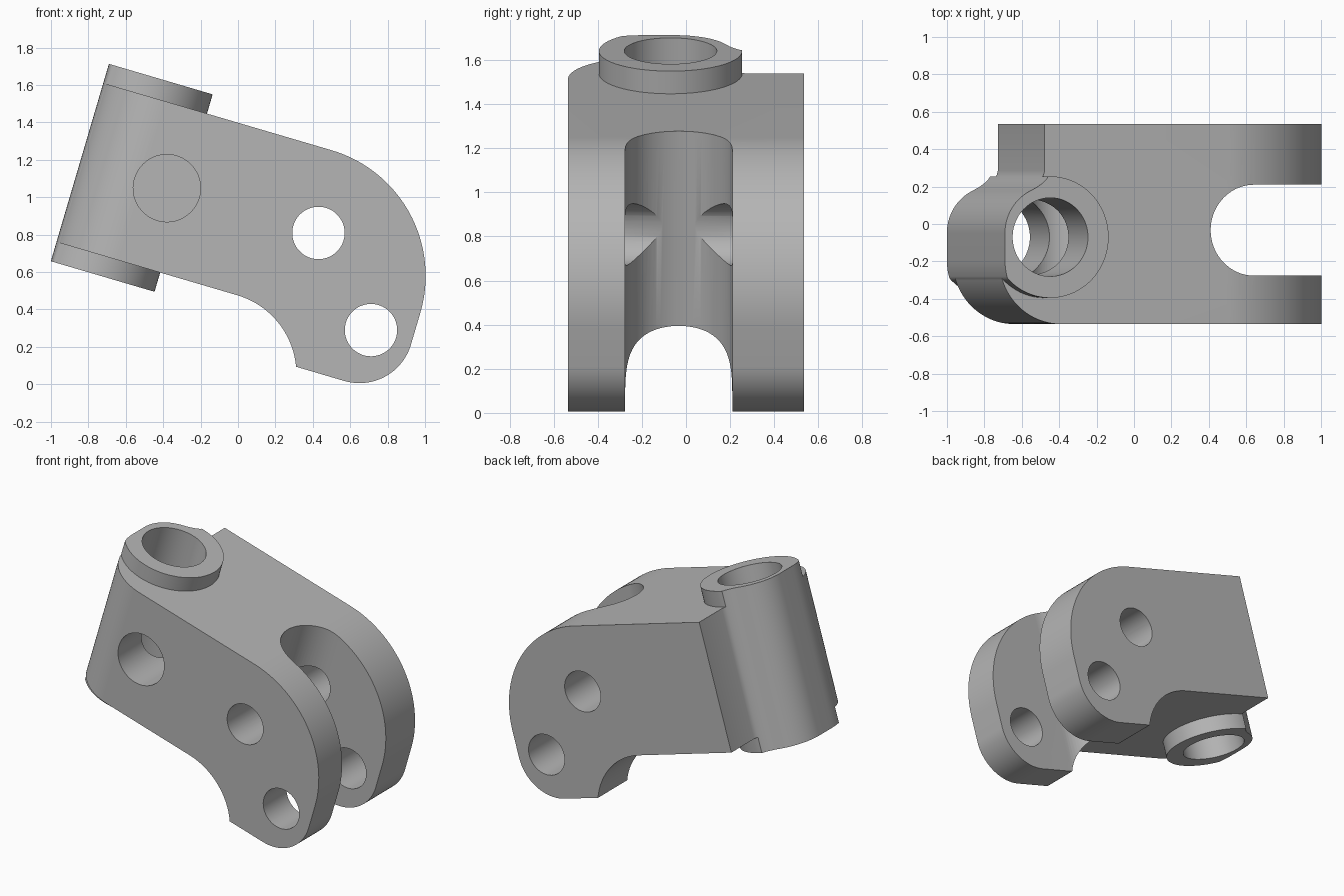
import bpy, bmesh
from math import sin, cos, radians
from mathutils import Matrix

if "Cube" in bpy.data.objects:
    bpy.data.objects.remove(bpy.data.objects["Cube"], do_unlink=True)

TILT = radians(16.4)
HUB_Y = -0.07      # centre line of the hub
HALF = 0.535       # half thickness of the block


def arc(cx, cy, r, a0, a1, n=24):
    """Points on an arc, angles in degrees."""
    angles = [radians(a0 + (a1 - a0) * i / n) for i in range(n + 1)]
    return [(cx + r * cos(a), cy + r * sin(a)) for a in angles]


def prism(name, points, lo, hi, along):
    """Extrude a closed outline along y (outline is x, z) or z (outline is x, y)."""
    bm = bmesh.new()
    place = (lambda a, b, t: (a, t, b)) if along == "y" else (lambda a, b, t: (a, b, t))
    low = [bm.verts.new(place(a, b, lo)) for a, b in points]
    high = [bm.verts.new(place(a, b, hi)) for a, b in points]
    bm.faces.new(low)
    bm.faces.new(high)
    for i in range(len(points)):
        j = (i + 1) % len(points)
        bm.faces.new((low[i], low[j], high[j], high[i]))
    bmesh.ops.recalc_face_normals(bm, faces=bm.faces)
    mesh = bpy.data.meshes.new(name)
    bm.to_mesh(mesh)
    bm.free()
    obj = bpy.data.objects.new(name, mesh)
    bpy.context.collection.objects.link(obj)
    return obj


def rod(name, x, other, r, lo, hi, along):
    return prism(name, arc(x, other, r, 0, 360, 72)[:-1], lo, hi, along)


# Side outline of the curved block
outline = [(-0.6, 0.107), (0.5, 0.107)]
outline += arc(0.755, -0.333, 0.44, 90, 21.5)
outline += [(1.165, -0.171)]
outline += arc(1.433, 0.116, 0.287, -90, 0)
outline += arc(1.02, 0.293, 0.7, 0, 90, 36)
outline += [(-0.6, 0.993)]
bracket = prism("bracket", outline, -HALF - 0.1, HALF + 0.1, "y")

# Plan outline: rounded front corner, hub wall, and stepped rear end
plan = [(2.2, HALF), (2.2, -HALF)]
plan += arc(0.09, -0.192, 0.343, -90, -180)
plan += arc(0, -0.05, 0.253, 180, 116)
plan += [(-0.075, 0.196), (-0.045, 0.217), (-0.02, 0.241), (-0.006, 0.263), (0, 0.285)]
plan += [(0, HALF)]

# Slot between the two lugs
slot = arc(1.168, -0.033, 0.243, 90, 270, 36) + [(2.5, -0.276), (2.5, 0.21)]

steps = [
    ("UNION", rod("hub", 0, HUB_Y, 0.325, 0, 1.1, "z")),
    ("INTERSECT", prism("plan_cutter", plan, -1, 2, "z")),
    ("DIFFERENCE", rod("bore_cutter", 0, HUB_Y, 0.21, -1, 2, "z")),
    ("DIFFERENCE", prism("slot_cutter", slot, -1, 2, "z")),
    ("DIFFERENCE", rod("blind_hole_cutter", 0.232, 0.55, 0.18, -1, 0.15, "y")),
    ("DIFFERENCE", rod("upper_pin_cutter", 1.077, 0.549, 0.14, -1, 1, "y")),
    ("DIFFERENCE", rod("lower_pin_cutter", 1.493, 0.13, 0.14, -1, 1, "y")),
]
for operation, tool in steps:
    tool.hide_render = True
    mod = bracket.modifiers.new(tool.name, "BOOLEAN")
    mod.operation, mod.object, mod.solver = operation, tool, "EXACT"

# Bake the cuts and remove the helpers
graph = bpy.context.evaluated_depsgraph_get()
baked = bpy.data.meshes.new_from_object(bracket.evaluated_get(graph))
bracket.modifiers.clear()
bracket.data = baked
for _, tool in steps:
    bpy.data.objects.remove(tool, do_unlink=True)

# Lean the part into its standing pose
baked.transform(Matrix.Translation((-0.758, 0, 0.586)) @ Matrix.Rotation(TILT, 4, "Y"))

# Single grey finish
grey = bpy.data.materials.new("grey_metal")
grey.use_nodes = True
colour = (0.46, 0.46, 0.46, 1)
grey.diffuse_color = colour
grey.node_tree.nodes["Principled BSDF"].inputs["Base Color"].default_value = colour
baked.materials.clear()
baked.materials.append(grey)
for face in baked.polygons:
    face.material_index = 0

bpy.ops.object.select_all(action="DESELECT")
bracket.select_set(True)
bpy.context.view_layer.objects.active = bracket
bpy.ops.object.shade_smooth_by_angle(angle=radians(30))
